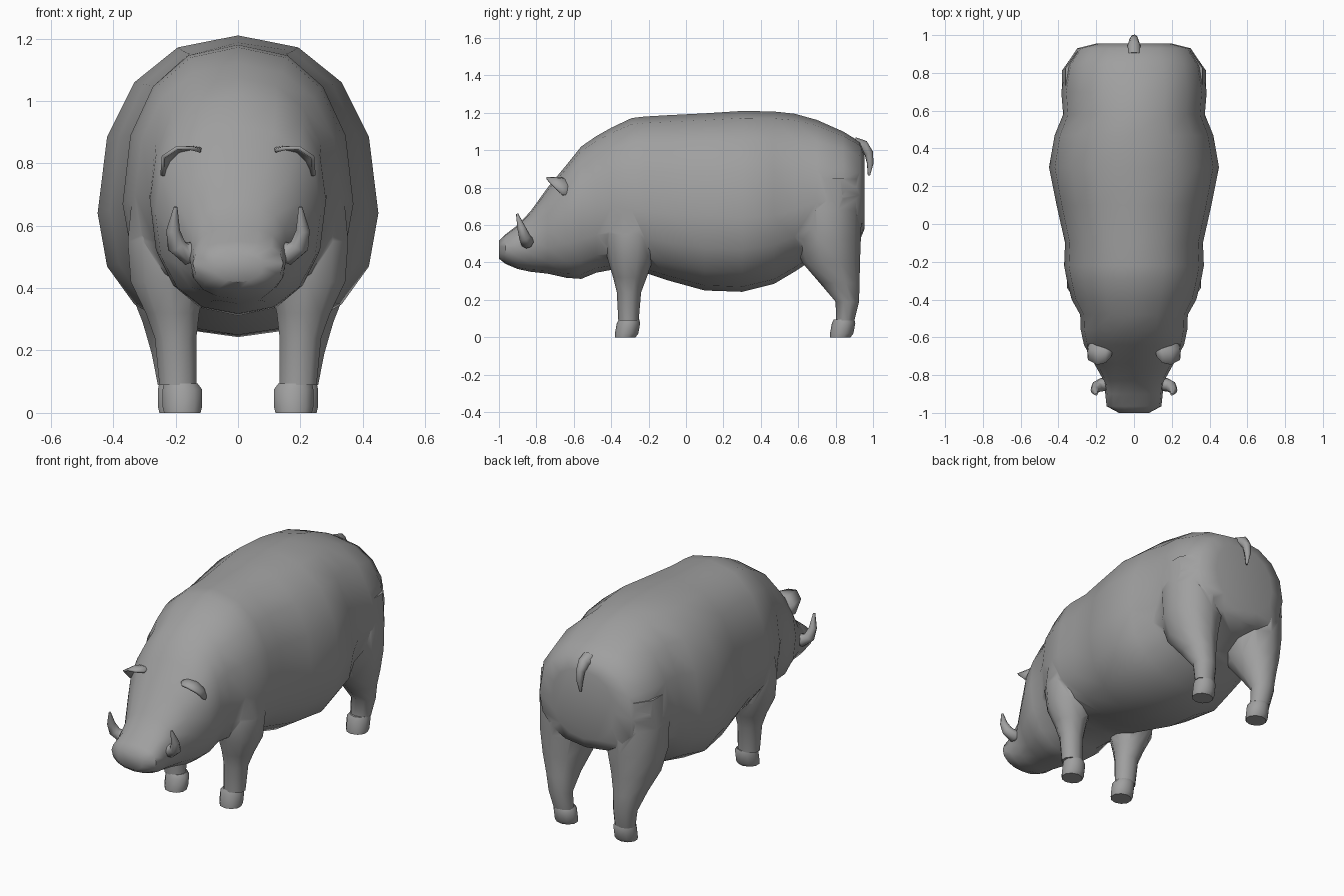
import bpy, bmesh, math
from mathutils import Vector

if "Cube" in bpy.data.objects:
    bpy.data.objects.remove(bpy.data.objects["Cube"])

hide = bpy.data.materials.new("grey_hide")
hide.diffuse_color = (0.35, 0.35, 0.35, 1)
hide.use_nodes = True
hide.node_tree.nodes["Principled BSDF"].inputs["Base Color"].default_value = hide.diffuse_color


def make(name, rings, smooth=50, caps=True):
    """Skin a list of equal-length vertex rings."""
    bm = bmesh.new()
    vr = [[bm.verts.new(p) for p in r] for r in rings]
    n = len(vr[0])
    for a, b in zip(vr, vr[1:]):
        for i in range(n if caps else n - 1):
            j = (i + 1) % n
            bm.faces.new((a[i], a[j], b[j], b[i]))
    if caps:
        bm.faces.new(vr[0])
        bm.faces.new(vr[-1])
    bmesh.ops.recalc_face_normals(bm, faces=bm.faces)
    me = bpy.data.meshes.new(name)
    bm.to_mesh(me)
    bm.free()
    ob = bpy.data.objects.new(name, me)
    bpy.context.collection.objects.link(ob)
    me.materials.append(hide)
    shade(ob, smooth)
    return ob


def shade(ob, angle):
    bpy.ops.object.select_all(action='DESELECT')
    ob.select_set(True)
    bpy.context.view_layer.objects.active = ob
    bpy.ops.object.shade_smooth_by_angle(angle=math.radians(angle))


def power(v, e):
    return math.copysign(abs(v) ** e, v)


def body_ring(y, w, bot, mid, top, lean=0, n=16, e=0.88):
    pts = []
    for i in range(n):
        a = 2 * math.pi * i / n
        c, s = power(math.sin(a), e), power(math.cos(a), e)
        pts.append((w * c, y + lean * s, mid + s * ((top - mid) if s > 0 else (mid - bot))))
    return pts


def leg_ring(z, x0, x1, y0, y1, tilt=0, n=10):
    cx, cy, rx, ry = (x0 + x1) / 2, (y0 + y1) / 2, (x1 - x0) / 2, (y1 - y0) / 2
    return [(cx + rx * math.cos(t), cy + ry * math.sin(t), z + tilt * math.sin(t))
            for t in (2 * math.pi * (i + 0.5) / n for i in range(n))]


def tube(name, path, radii, n=8):
    path = [Vector(p) for p in path]
    rings = []
    for i, p in enumerate(path):
        t = path[min(i + 1, len(path) - 1)] - path[max(i - 1, 0)]
        u = t.orthogonal().normalized() if i == 0 else (u - t * (u.dot(t) / t.dot(t))).normalized()
        v = t.cross(u).normalized()
        rings.append([p + radii[i] * (u * math.cos(a) + v * math.sin(a))
                      for a in (2 * math.pi * k / n for k in range(n))])
    return make(name, rings, 60)


def flip(rings, s):
    return [[(s * x, y, z) for x, y, z in r] for r in rings]


# Head and trunk: y, half width, bottom, widest height, top
stations = [
    (-1.0, .08, .42, .47, .515), (-.965, .145, .392, .48, .55), (-.9, .152, .365, .48, .60),
    (-.83, .16, .35, .52, .675), (-.74, .21, .34, .58, .80), (-.64, .265, .318, .64, .92),
    (-.56, .282, .312, .68, 1.02), (-.48, .285, .345, .70, 1.075), (-.40, .33, .36, .70, 1.12),
    (-.29, .357, .36, .68, 1.172), (-.22, .37, .345, .67, 1.18), (-.1, .365, .305, .66, 1.187),
    (.1, .41, .25, .65, 1.197), (.3, .45, .243, .64, 1.21), (.47, .42, .285, .65, 1.207),
    (.58, .375, .35, .68, 1.195), (.70, .385, .43, .72, 1.162), (.84, .36, .49, .75, 1.10),
    (.93, .30, .52, .76, 1.045), (.955, .20, .58, .78, .98)]
body = make("body", [body_ring(*s) for s in stations])

# Legs: z, inner x, outer x, front y, back y
front_leg = [(.75, .10, .34, -.42, -.16), (.55, .09, .36, -.44, -.15), (.42, .095, .35, -.42, -.175),
             (.32, .12, .30, -.39, -.21), (.24, .13, .27, -.37, -.24), (.09, .13, .255, -.362, -.253)]
rear_leg = [(.85, .04, .37, .60, .945), (.68, .03, .39, .57, .94), (.53, .05, .385, .58, .935),
            (.40, .09, .355, .62, .93), (.29, .125, .31, .715, .928), (.19, .14, .28, .80, .925),
            (.09, .14, .26, .802, .90)]
for s, side in ((1, "left"), (-1, "right")):
    for nm, leg in (("front", front_leg), ("rear", rear_leg)):
        limb = make(f"{side}_{nm}_leg", flip([leg_ring(*r) for r in leg], s))
        # Merge the leg into the trunk
        mod = body.modifiers.new("merge", 'BOOLEAN')
        mod.operation, mod.solver, mod.object = 'UNION', 'EXACT', limb
        bpy.context.view_layer.objects.active = body
        bpy.ops.object.modifier_apply(modifier="merge")
        bpy.data.objects.remove(limb)
    # Hooves
    for nm, x0, x1, y in (("front", .112, .245, -.325), ("rear", .128, .26, .825)):
        hoof = [leg_ring(.095, x0 + .015, x1 - .005, y - .035, y + .075),
                leg_ring(.075, x0, x1, y - .045, y + .08),
                leg_ring(.02, x0, x1, y - .055, y + .07),
                leg_ring(0, x0 + .005, x1 - .005, y - .055, y + .055)]
        make(f"{side}_{nm}_hoof", flip(hoof, s), 40)
    # Tusk
    tube(f"{side}_tusk",
         [(s * x, y, z) for x, y, z in ((.12, -.84, .525), (.165, -.85, .51), (.197, -.862, .535),
                                        (.208, -.88, .585), (.20, -.903, .66))],
         [.03, .036, .031, .022, .006])
    # Cupped ear
    ear = [[(.13, -.60, .835), (.155, -.60, .83), (.18, -.60, .82), (.20, -.60, .80), (.21, -.60, .76)],
           [(.115, -.66, .845), (.15, -.67, .85), (.195, -.67, .845), (.235, -.66, .81), (.236, -.63, .76)],
           [(.12, -.70, .84), (.15, -.735, .848), (.195, -.745, .85), (.24, -.72, .82), (.243, -.66, .76)]]
    shell = make(f"{side}_ear", flip(ear, s), 60, caps=False)
    mod = shell.modifiers.new("thickness", 'SOLIDIFY')
    mod.thickness, mod.offset = .012, 0

# Weld the seams and soften the merged trunk
bm = bmesh.new()
bm.from_mesh(body.data)
bmesh.ops.remove_doubles(bm, verts=bm.verts, dist=.004)
bm.to_mesh(body.data)
bm.free()
shade(body, 60)

# Tail hooking down from the rump
tube("tail", [(0, .90, 1.03), (0, .95, 1.02), (0, .977, .985), (0, .985, .93), (0, .978, .865)],
     [.04, .033, .024, .018, .006])
